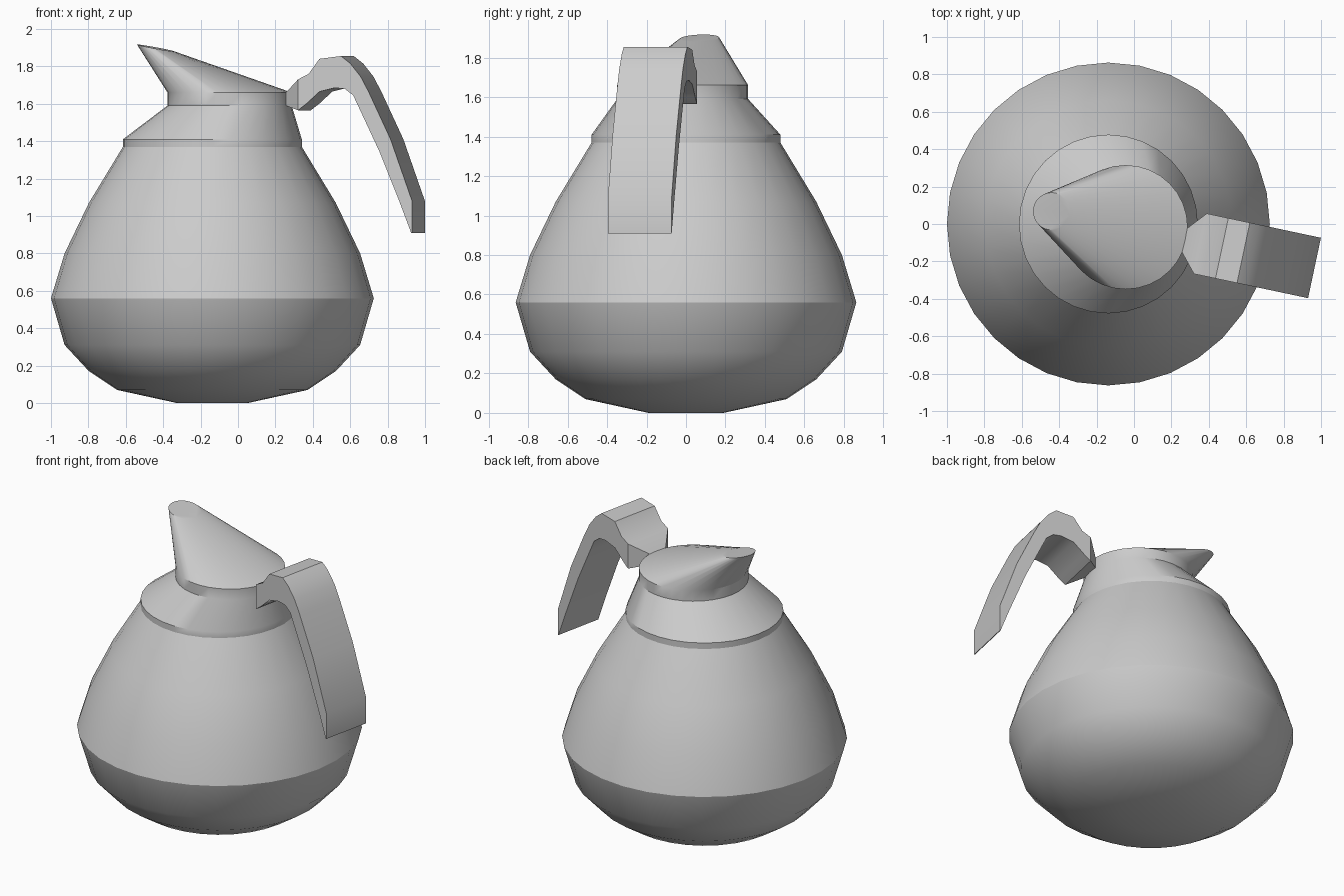
import bpy, bmesh, math

if "Cube" in bpy.data.objects:
    bpy.data.objects.remove(bpy.data.objects["Cube"])

SEG = 32
AXIS = math.radians(-12)          # handle direction; the spout points the other way


def finish(name, bm):
    bmesh.ops.recalc_face_normals(bm, faces=bm.faces)
    mesh = bpy.data.meshes.new(name)
    bm.to_mesh(mesh)
    bm.free()
    ob = bpy.data.objects.new(name, mesh)
    bpy.context.collection.objects.link(ob)
    bpy.ops.object.select_all(action='DESELECT')
    ob.select_set(True)
    bpy.context.view_layer.objects.active = ob
    bpy.ops.object.shade_smooth_by_angle(angle=math.radians(31))
    return ob


def loft(name, rings):
    """Skin a list of vertex rings and cap both ends."""
    bm = bmesh.new()
    loops = [[bm.verts.new(p) for p in ring] for ring in rings]
    for a, b in zip(loops, loops[1:]):
        n = len(a)
        for i in range(n):
            j = (i + 1) % n
            bm.faces.new((a[i], a[j], b[j], b[i]))
    bm.faces.new(loops[0])
    bm.faces.new(loops[-1])
    return finish(name, bm)


def circle(cx, cy, z, r, tilt=0.0):
    ring = []
    for i in range(SEG):
        t = 2 * math.pi * i / SEG
        along = r * math.cos(t - AXIS)
        ring.append((cx + r * math.cos(t), cy + r * math.sin(t), z - tilt * along))
    return ring


# Jug body: round profile, off-centre neck, small tilted spout mouth
profile = [(0.0, 0.19), (0.07, 0.51), (0.17, 0.66), (0.31, 0.79), (0.56, 0.863),
           (0.80, 0.79), (1.07, 0.66), (1.37, 0.478), (1.41, 0.478)]
rings = [circle(-0.137, 0, z, r) for z, r in profile]
rings += [circle(-0.045, -0.017, z, 0.332) for z in (1.59, 1.66)]
rings.append(circle(-0.44, 0.068, 1.898, 0.1, tilt=0.19))
loft("jug_body", rings)

# Handle sections: outer x, outer z, inner x, inner z, width
sections = [
    (0.27, 1.66, 0.27, 1.59, 0.13), (0.355, 1.73, 0.355, 1.565, 0.33),
    (0.412, 1.76, 0.40, 1.60, 0.33), (0.47, 1.84, 0.47, 1.665, 0.33),
    (0.585, 1.855, 0.55, 1.685, 0.33), (0.635, 1.815, 0.605, 1.68, 0.33),
    (0.69, 1.745, 0.65, 1.645, 0.33), (0.732, 1.665, 0.69, 1.56, 0.33),
    (0.85, 1.41, 0.79, 1.345, 0.33), (0.965, 1.08, 0.90, 1.07, 0.33),
    (0.965, 0.91, 0.96, 0.91, 0.33),
]


def handle_point(x, z, side):
    y = -0.235 + (x - 0.965) * math.tan(AXIS)
    return (x - side * math.sin(AXIS), y + side * math.cos(AXIS), z)


loft("handle", [[handle_point(ox, oz, -w / 2), handle_point(ox, oz, w / 2),
                 handle_point(ix, iz, w / 2), handle_point(ix, iz, -w / 2)]
                for ox, oz, ix, iz, w in sections])
